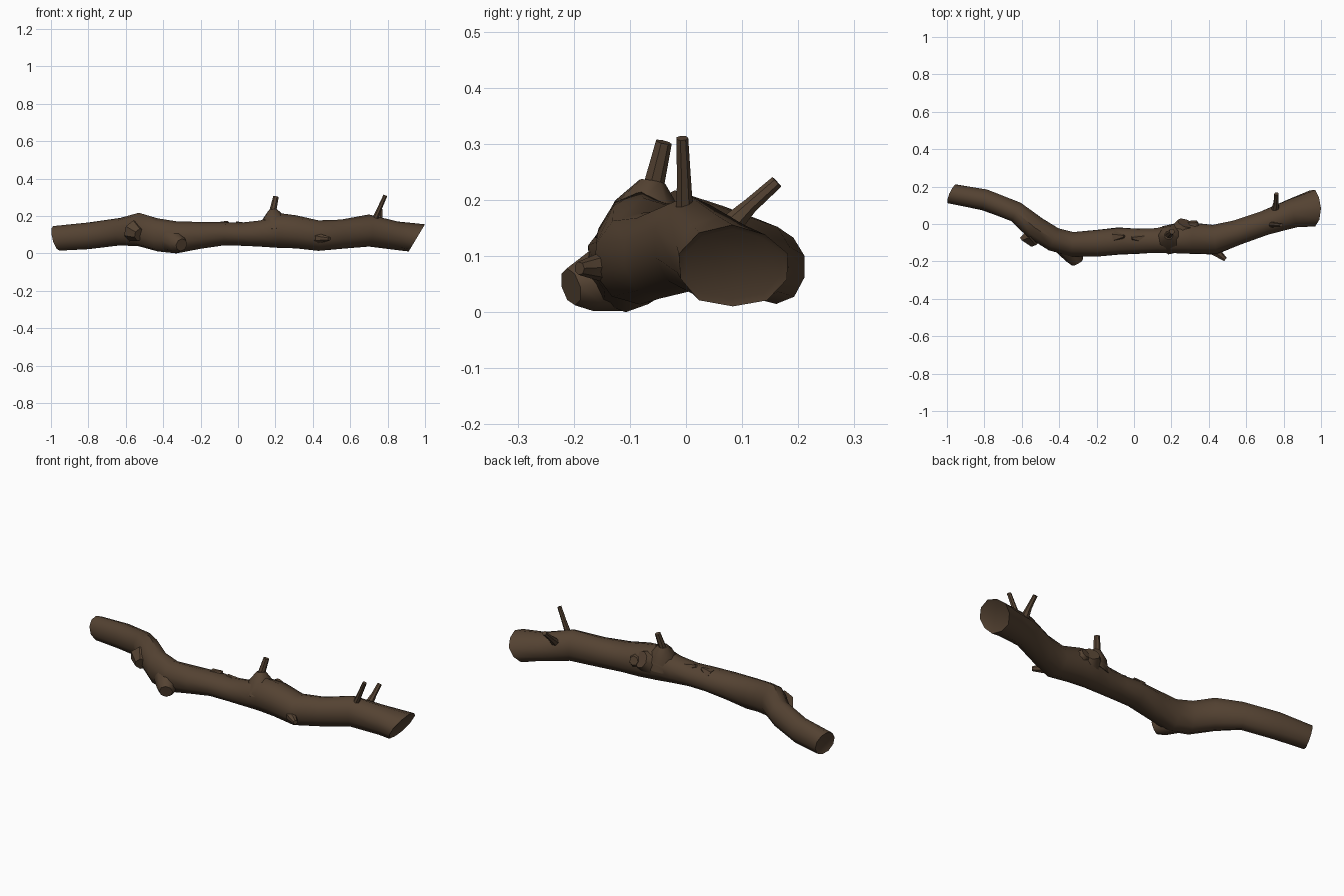
import bpy, bmesh, math, random
from mathutils import Vector

random.seed(4)
if "Cube" in bpy.data.objects:
    bpy.data.objects.remove(bpy.data.objects["Cube"], do_unlink=True)

bark = bpy.data.materials.new("dark_brown_bark")
bark.use_nodes = True
colour = (0.089, 0.055, 0.032, 1)
bark.diffuse_color = colour
bark.node_tree.nodes["Principled BSDF"].inputs["Base Color"].default_value = colour
bark.node_tree.nodes["Principled BSDF"].inputs["Roughness"].default_value = 0.9


def skin(name, rings, hollow=0.0):
    """Bridge a list of point rings into a closed tube."""
    bm = bmesh.new()
    loops = [[bm.verts.new(p) for p in ring] for ring in rings]
    n = len(loops[0])
    for a, b in zip(loops, loops[1:]):
        for i in range(n):
            j = (i + 1) % n
            bm.faces.new((a[i], a[j], b[j], b[i]))
    caps = [bm.faces.new(loops[0][::-1]), bm.faces.new(loops[-1])]
    bmesh.ops.recalc_face_normals(bm, faces=bm.faces)
    if hollow:
        bmesh.ops.inset_individual(bm, faces=caps, thickness=0.012, depth=-hollow)
    mesh = bpy.data.meshes.new(name)
    bm.to_mesh(mesh)
    bm.free()
    mesh.materials.append(bark)
    obj = bpy.data.objects.new(name, mesh)
    bpy.context.collection.objects.link(obj)
    bpy.ops.object.select_all(action="DESELECT")
    obj.select_set(True)
    bpy.context.view_layer.objects.active = obj
    bpy.ops.object.shade_smooth_by_angle(angle=math.radians(48))
    return obj


def limb(name, stations, sides=7):
    """Round tapering limb through (x, y, z, radius) stations."""
    points = [Vector(s[:3]) for s in stations]
    turn = (points[-1] - points[0]).to_track_quat("Z", "Y")
    rings = []
    for p, s in zip(points, stations):
        angles = [math.tau * i / sides for i in range(sides)]
        rings.append([p + turn @ Vector((math.cos(a), math.sin(a), 0)) * s[3] for a in angles])
    return skin(name, rings)


# Trunk outline: x, low y, high y, low z, high z
outline = [
    (-.972, .10, .222, .017, .145),
    (-.80, .07, .19, .025, .165),
    (-.63, .0, .13, .045, .187),
    (-.53, -.10, .06, .04, .213),
    (-.43, -.155, -.01, .01, .185),
    (-.33, -.175, -.04, .0, .17),
    (-.20, -.175, -.03, .025, .167),
    (-.08, -.165, -.018, .045, .167),
    (.02, -.16, -.022, .043, .162),
    (.12, -.157, -.02, .036, .175),
    (.21, -.16, .0, .03, .212),
    (.31, -.162, .01, .028, .203),
    (.43, -.165, .0, .015, .177),
    (.55, -.12, .027, .026, .18),
    (.70, -.065, .075, .04, .205),
    (.85, -.025, .14, .02, .168),
    (.955, -.015, .182, .01, .152),
]
SIDES = 10
rings = []
last = len(outline) - 1
for k, (x, y0, y1, z0, z1) in enumerate(outline):
    a, b = outline[max(k - 1, 0)], outline[min(k + 1, last)]
    yaw = math.atan2((b[1] + b[2] - a[1] - a[2]) / 2, b[0] - a[0])
    lean = 0
    if k == 0:
        yaw, lean = -0.39, -0.25
    elif k == last:
        yaw, lean = 0, 0.6
    c = Vector((x, (y0 + y1) / 2, (z0 + z1) / 2))
    wide, high = (y1 - y0) / 2 * math.cos(yaw), (z1 - z0) / 2
    ring = []
    for i in range(SIDES):
        t = math.tau * (i + 0.5) / SIDES
        rough = random.uniform(0.99, 1.05)
        u, w = wide * math.cos(t) * rough, high * math.sin(t) * rough
        ring.append(c + Vector((-math.sin(yaw) * u + lean * w, math.cos(yaw) * u, w)))
    rings.append(ring)
skin("trunk", rings, hollow=0.006)

# Upright twig growing from a swollen knot
limb("centre_twig_knot", [(.20, -.08, .12, .085), (.19, -.068, .19, .06), (.186, -.06, .232, .024)], 8)
limb("centre_twig", [(.183, -.062, .21, .02), (.203, -.04, .303, .015)])

# Twigs near the left end
limb("tall_left_twig", [(.725, -.003, .165, .017), (.755, -.004, .235, .013), (.788, -.007, .31, .011)])
limb("back_left_twig", [(.755, .075, .15, .022), (.76, .115, .19, .014), (.762, .162, .232, .012)])

# Broken stubs on the front and back
limb("front_stub", [(.40, -.11, .085, .045), (.445, -.155, .08, .024), (.488, -.19, .078, .012)])
limb("front_knot", [(-.35, -.12, .07, .07), (-.32, -.175, .05, .05), (-.302, -.205, .045, .034)], 8)
limb("back_stub", [(.25, -.06, .12, .075), (.275, .005, .155, .045)], 8)
limb("small_back_stub", [(.32, -.05, .12, .06), (.315, .012, .14, .025)])

# Little splinters of bark on top
limb("bark_splinter", [(.04, -.08, .135, .035), (-.012, -.075, .165, .008)], 6)
limb("right_bark_splinter", [(-.10, -.07, .14, .035), (-.052, -.065, .168, .008)], 6)
limb("right_bend_knot", [(-.56, -.05, .12, .06), (-.525, -.10, .10, .035)])
